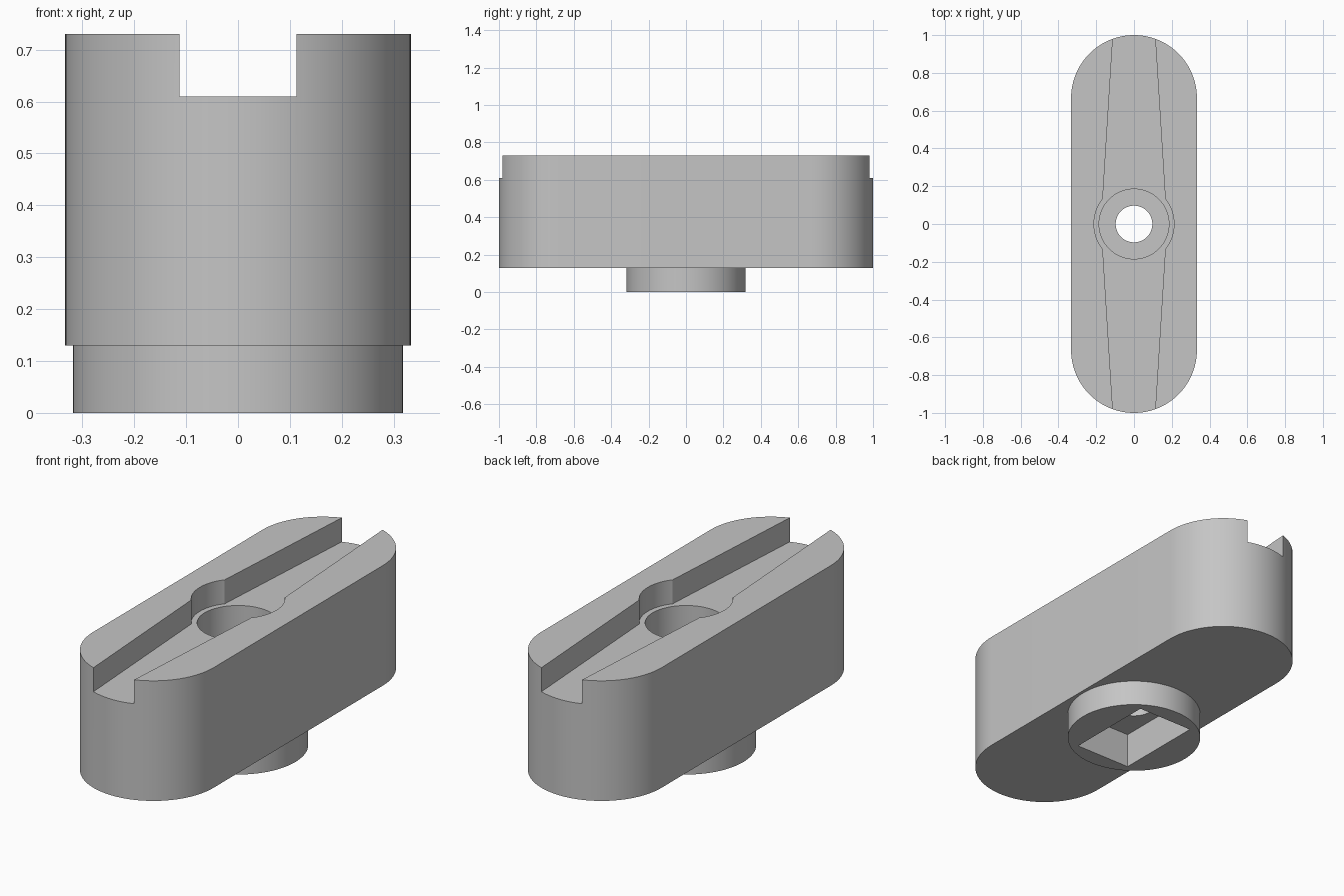
import bpy, bmesh, math

cube = bpy.data.objects.get("Cube")
if cube:
    bpy.data.objects.remove(cube, do_unlink=True)

grey = bpy.data.materials.new("plain grey")
grey.use_nodes = True
colour = (0.56, 0.56, 0.56, 1)
grey.diffuse_color = colour
grey.node_tree.nodes["Principled BSDF"].inputs["Base Color"].default_value = colour


def prism(name, outline, low, high):
    """Extrude a flat outline between two heights."""
    bm = bmesh.new()
    face = bm.faces.new([bm.verts.new((x, y, low)) for x, y in outline])
    top = bmesh.ops.extrude_face_region(bm, geom=[face])["geom"]
    bmesh.ops.translate(bm, vec=(0, 0, high - low),
                        verts=[v for v in top if isinstance(v, bmesh.types.BMVert)])
    bmesh.ops.recalc_face_normals(bm, faces=bm.faces)
    mesh = bpy.data.meshes.new(name)
    bm.to_mesh(mesh)
    bm.free()
    mesh.materials.append(grey)
    ob = bpy.data.objects.new(name, mesh)
    bpy.context.collection.objects.link(ob)
    return ob


def arc(radius, cy=0, start=0, sweep=360, steps=96):
    count = steps if sweep == 360 else steps + 1
    angles = [math.radians(start + sweep * i / steps) for i in range(count)]
    return [(radius * math.cos(a), cy + radius * math.sin(a)) for a in angles]


def combine(target, tool, operation):
    """Apply a boolean and discard the tool."""
    tool.hide_render = True
    mod = target.modifiers.new("combine", "BOOLEAN")
    mod.operation = operation
    mod.solver = "EXACT"
    mod.object = tool
    graph = bpy.context.evaluated_depsgraph_get()
    mesh = bpy.data.meshes.new_from_object(target.evaluated_get(graph))
    target.modifiers.clear()
    target.data = mesh
    bpy.data.objects.remove(tool, do_unlink=True)


# Long block with rounded ends, and round boss beneath
R = 0.333
body = prism("slotted_block", arc(R, 1 - R, 0, 180, 48) + arc(R, R - 1, 180, 180, 48), 0.13, 0.73)
combine(body, prism("boss", arc(0.318), 0, 0.2), "UNION")

# Tapered groove that widens to a round pocket in the middle
mid, end, reach = 0.174, 0.105, 1.1
groove = [(mid, 0), (end, reach), (-end, reach), (-mid, 0), (-end, -reach), (end, -reach)]
combine(body, prism("groove", groove, 0.61, 0.9), "DIFFERENCE")
combine(body, prism("pocket", arc(0.212), 0.61, 0.9), "DIFFERENCE")

# Counterbore, through hole and rectangular socket
combine(body, prism("counterbore", arc(0.185), 0.33, 0.9), "DIFFERENCE")
combine(body, prism("through_hole", arc(0.097, steps=64), -0.1, 0.9), "DIFFERENCE")
sx, sy = 0.155, 0.233
socket = [(sx, sy), (-sx, sy), (-sx, -sy), (sx, -sy)]
combine(body, prism("socket", socket, -0.1, 0.177), "DIFFERENCE")

# Smooth curved walls, sharp rims
bpy.ops.object.select_all(action="DESELECT")
body.select_set(True)
bpy.context.view_layer.objects.active = body
bpy.ops.object.shade_smooth_by_angle(angle=math.radians(25))
